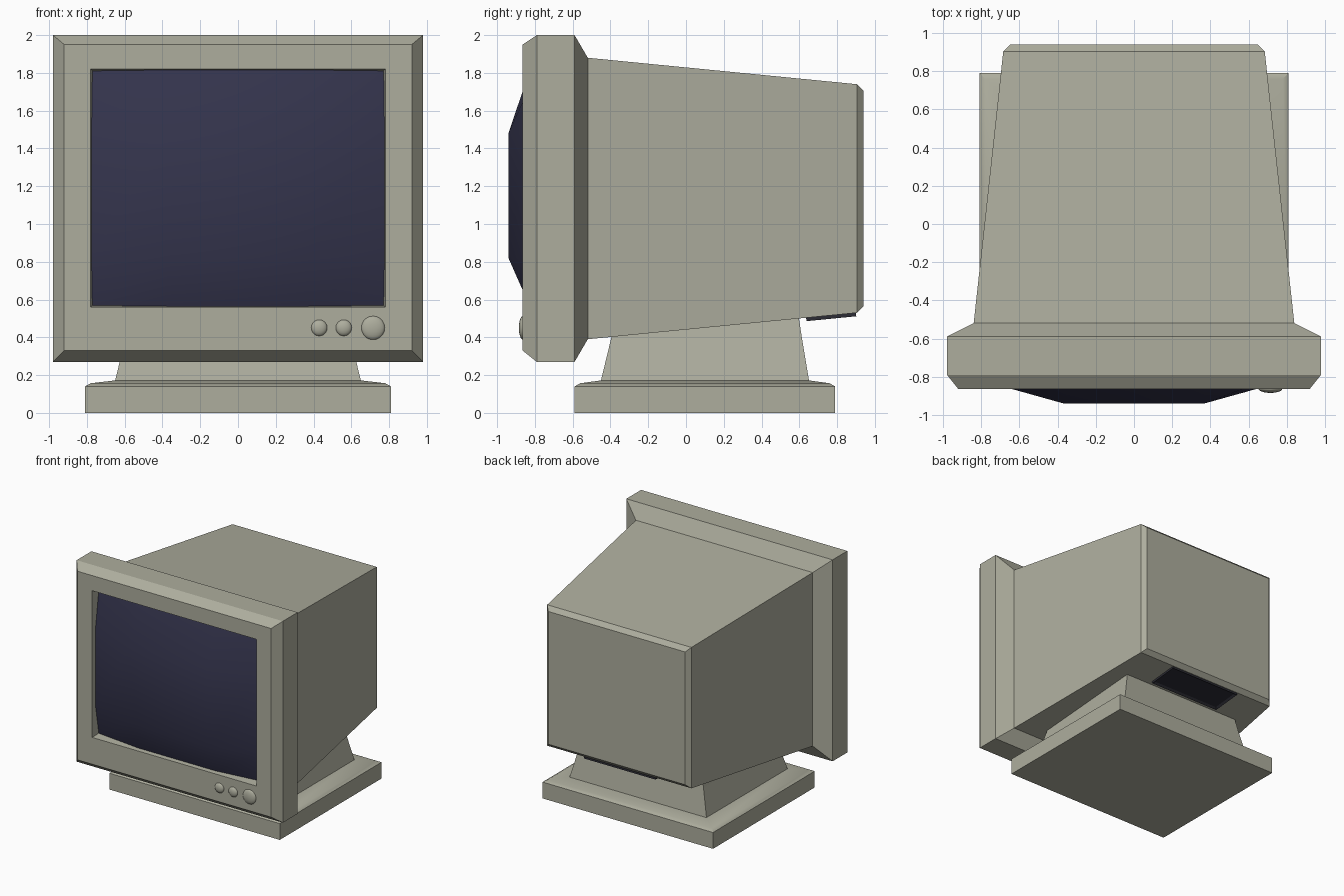
import bpy, bmesh, math
from mathutils import Vector

if "Cube" in bpy.data.objects:
    bpy.data.objects.remove(bpy.data.objects["Cube"])


def material(name, color):
    m = bpy.data.materials.new(name)
    m.diffuse_color = (*color, 1)
    m.use_nodes = True
    m.node_tree.nodes["Principled BSDF"].inputs["Base Color"].default_value = m.diffuse_color
    return m


BEIGE = material("beige_plastic", (0.42, 0.42, 0.34))
GLASS = material("dark_glass", (0.035, 0.035, 0.075))
DARK = material("dark_plastic", (0.025, 0.025, 0.035))


def finish(name, bm, mat, smooth=None):
    bmesh.ops.recalc_face_normals(bm, faces=bm.faces)
    me = bpy.data.meshes.new(name)
    bm.to_mesh(me)
    bm.free()
    me.materials.append(mat)
    ob = bpy.data.objects.new(name, me)
    bpy.context.collection.objects.link(ob)
    if smooth is not None:
        bpy.ops.object.select_all(action='DESELECT')
        ob.select_set(True)
        bpy.context.view_layer.objects.active = ob
        bpy.ops.object.shade_smooth_by_angle(angle=math.radians(smooth))
    return ob


def loft(name, rings, axis, mat, cap_start=True, smooth=None):
    """Rings are (position along axis, half width in x, low, high)."""
    bm = bmesh.new()
    loops = []
    for p, hx, lo, hi in rings:
        pts = [(-hx, lo), (hx, lo), (hx, hi), (-hx, hi)]
        loops.append([bm.verts.new((x, p, v) if axis == 'y' else (x, v, p)) for x, v in pts])
    for a, b in zip(loops, loops[1:]):
        for i in range(4):
            j = (i + 1) % 4
            bm.faces.new((a[i], a[j], b[j], b[i]))
    if cap_start:
        bm.faces.new(loops[0])
    bm.faces.new(loops[-1])
    return finish(name, bm, mat, smooth)


# Bezel with screen opening, flowing into the tapered rear housing
loft("housing", [
    (-0.78, 0.77, 0.57, 1.81), (-0.865, 0.78, 0.56, 1.82),
    (-0.865, 0.92, 0.33, 1.95), (-0.79, 0.98, 0.27, 2.0),
    (-0.59, 0.98, 0.27, 2.0), (-0.52, 0.84, 0.39, 1.88),
    (0.905, 0.685, 0.53, 1.74), (0.94, 0.65, 0.565, 1.705)],
    'y', BEIGE, cap_start=False)

# Bulging screen: 3x3 patch with receding edges and corners
bm = bmesh.new()
depth = {0: -0.94, 1: -0.826, 2: -0.785}
grid = [[bm.verts.new((x, depth[(i in (0, 3)) + (k in (0, 3))], z))
         for i, x in enumerate((-0.778, -0.37, 0.37, 0.778))]
        for k, z in enumerate((0.562, 0.82, 1.48, 1.818))]
for k in range(3):
    for i in range(3):
        bm.faces.new((grid[k][i], grid[k][i + 1], grid[k + 1][i + 1], grid[k + 1][i]))
screen = finish("screen", bm, GLASS, 60)

# Control buttons
for name, x, r in (("button_left", 0.43, 0.043), ("button_right", 0.56, 0.043),
                   ("power_button", 0.715, 0.063)):
    bm = bmesh.new()
    bmesh.ops.create_uvsphere(bm, u_segments=20, v_segments=10, radius=1)
    bmesh.ops.scale(bm, vec=Vector((r, 0.022, r)), verts=bm.verts)
    bmesh.ops.translate(bm, vec=Vector((x, -0.863, 0.45)), verts=bm.verts)
    finish(name, bm, BEIGE, 60)

# Stand neck and foot
loft("stand_neck", [(0.16, 0.653, -0.453, 0.653), (0.40, 0.595, -0.395, 0.613),
                    (0.52, 0.57, -0.37, 0.595)], 'z', BEIGE)
loft("stand_foot", [(0.0, 0.81, -0.59, 0.79), (0.14, 0.81, -0.59, 0.79),
                    (0.157, 0.78, -0.56, 0.76), (0.172, 0.65, -0.45, 0.65)],
     'z', BEIGE, smooth=35)

# Connector panel on the sloping underside, with an inset face
bm = bmesh.new()
bmesh.ops.create_cube(bm, size=1)
bmesh.ops.scale(bm, vec=Vector((0.68, 0.265, 0.035)), verts=bm.verts)
bottom = min(bm.faces, key=lambda f: f.calc_center_median().z)
bmesh.ops.inset_region(bm, faces=[bottom], thickness=0.025, depth=-0.012)
panel = finish("connector_panel", bm, DARK)
panel.location = (0, 0.768, 0.516)
panel.rotation_euler.x = math.atan2(0.14, 1.425)
